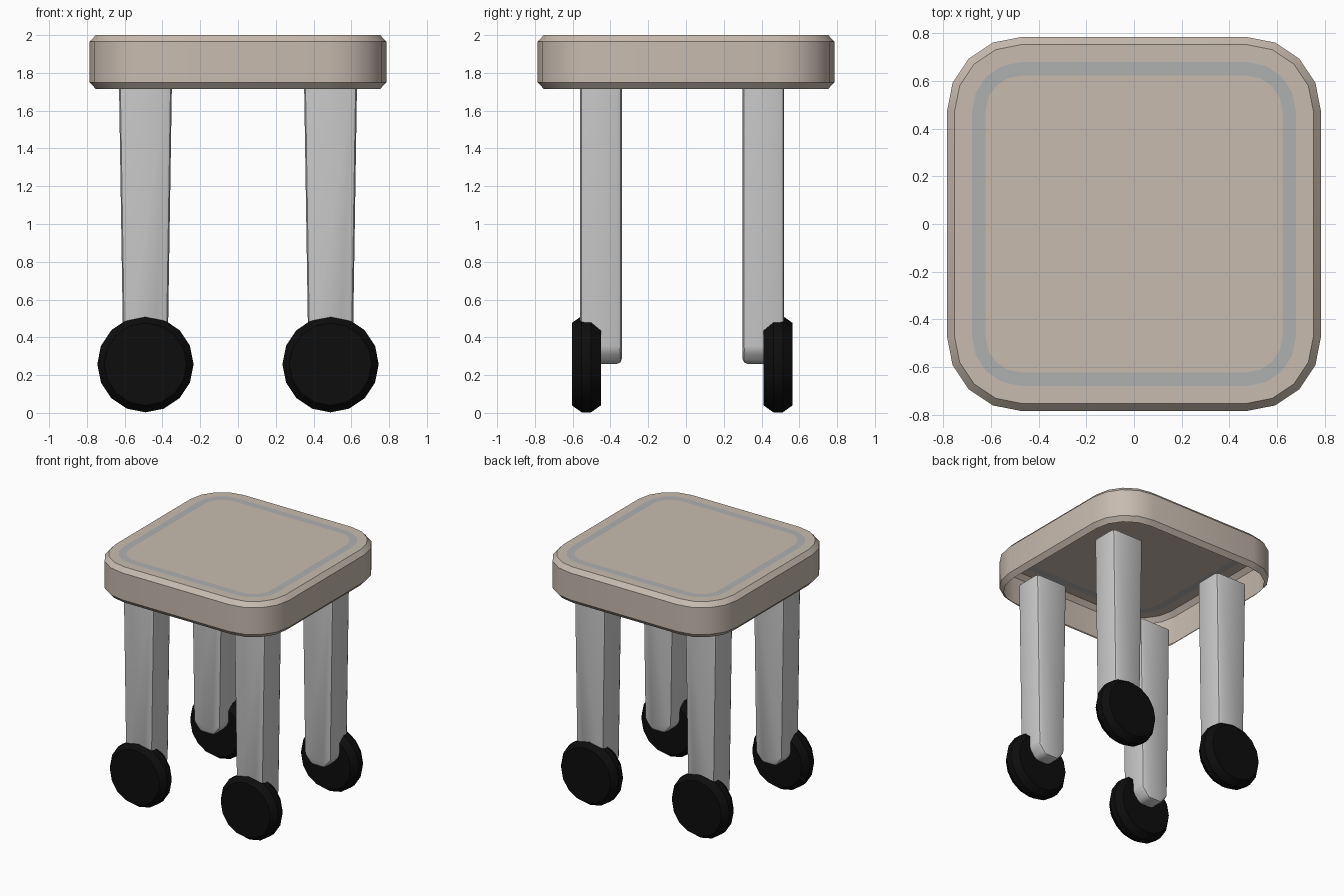
import bpy, bmesh, math

if "Cube" in bpy.data.objects:
    bpy.data.objects.remove(bpy.data.objects["Cube"])


def material(name, rgb):
    m = bpy.data.materials.new(name)
    m.diffuse_color = (*rgb, 1)
    m.use_nodes = True
    m.node_tree.nodes["Principled BSDF"].inputs["Base Color"].default_value = m.diffuse_color
    return m


def finish(bm, name, mats=(), angle=30, recalc=True):
    if recalc:
        bmesh.ops.recalc_face_normals(bm, faces=bm.faces)
    mesh = bpy.data.meshes.new(name)
    bm.to_mesh(mesh)
    bm.free()
    ob = bpy.data.objects.new(name, mesh)
    bpy.context.collection.objects.link(ob)
    for m in mats:
        mesh.materials.append(m)
    bpy.ops.object.select_all(action='DESELECT')
    ob.select_set(True)
    bpy.context.view_layer.objects.active = ob
    bpy.ops.object.shade_smooth_by_angle(angle=math.radians(angle))
    return ob


def bridge(bm, a, b):
    n = len(a)
    return [bm.faces.new((a[i], a[(i + 1) % n], b[(i + 1) % n], b[i])) for i in range(n)]


beige = material("beige", (0.58, 0.50, 0.43))
grey = material("stripe grey", (0.43, 0.44, 0.44))
black = material("black", (0.004, 0.004, 0.004))


# Seat: rounded-square shell, open underneath, with an inlaid stripe on top
def rounded_square(bm, radius, z, core=0.473, steps=4):
    ring = []
    for q, (sx, sy) in enumerate(((1, 1), (-1, 1), (-1, -1), (1, -1))):
        for k in range(steps + 1):
            a = math.radians(90 * (q + k / steps))
            ring.append(bm.verts.new((sx * core + radius * math.cos(a),
                                      sy * core + radius * math.sin(a), z)))
    return ring


bm = bmesh.new()
rings = [rounded_square(bm, r, z) for r, z in (
    (0.28, 1.715), (0.312, 1.75), (0.312, 1.965), (0.28, 2.0), (0.207, 2.0), (0.15, 2.0))]
for i in range(5):
    for f in bridge(bm, rings[i], rings[i + 1]):
        f.material_index = int(i == 4)
bm.faces.new(rings[-1])
finish(bm, "seat", (beige, grey), recalc=False)


# Leg: tapered profile with a chamfered foot, extruded front to back
def leg(name, cx, cy, depth=0.22):
    bm = bmesh.new()
    profile = [(-0.14, 1.735), (-0.118, 0.33), (-0.06, 0.26),
               (0.06, 0.26), (0.118, 0.33), (0.14, 1.735)]
    front, back = [[bm.verts.new((cx + x, cy + s * depth / 2, z)) for x, z in profile]
                   for s in (-1, 1)]
    bridge(bm, front, back)
    bm.faces.new(front)
    bm.faces.new(back)
    edges = [e for e in bm.edges if min(v.co.z for v in e.verts) < 1.7]
    bmesh.ops.bevel(bm, geom=edges, offset=0.025, segments=2, profile=0.5, affect='EDGES')
    finish(bm, name, angle=40)


# Wheel: 16-sided disc with chamfered tread
def wheel(name, cx, cy, cz=0.258, sides=16):
    bm = bmesh.new()
    rings = []
    for r, y in ((0.218, -0.077), (0.255, -0.025), (0.255, 0.025), (0.218, 0.077)):
        rings.append([bm.verts.new((cx + r * math.cos(2 * math.pi * k / sides), cy + y,
                                    cz + r * math.sin(2 * math.pi * k / sides)))
                      for k in range(sides)])
    for a, b in zip(rings, rings[1:]):
        bridge(bm, a, b)
    bm.faces.new(rings[0])
    bm.faces.new(rings[-1])
    finish(bm, name, (black,), angle=30)


# Four legs, each with a wheel on its outer face
for side, sx in (("left", -1), ("right", 1)):
    for end, sy in (("front", -1), ("back", 1)):
        leg(f"{end}_{side}_leg", sx * 0.49, -0.02 + sy * 0.43)
        wheel(f"{end}_{side}_wheel", sx * 0.49, -0.02 + sy * 0.5075)
